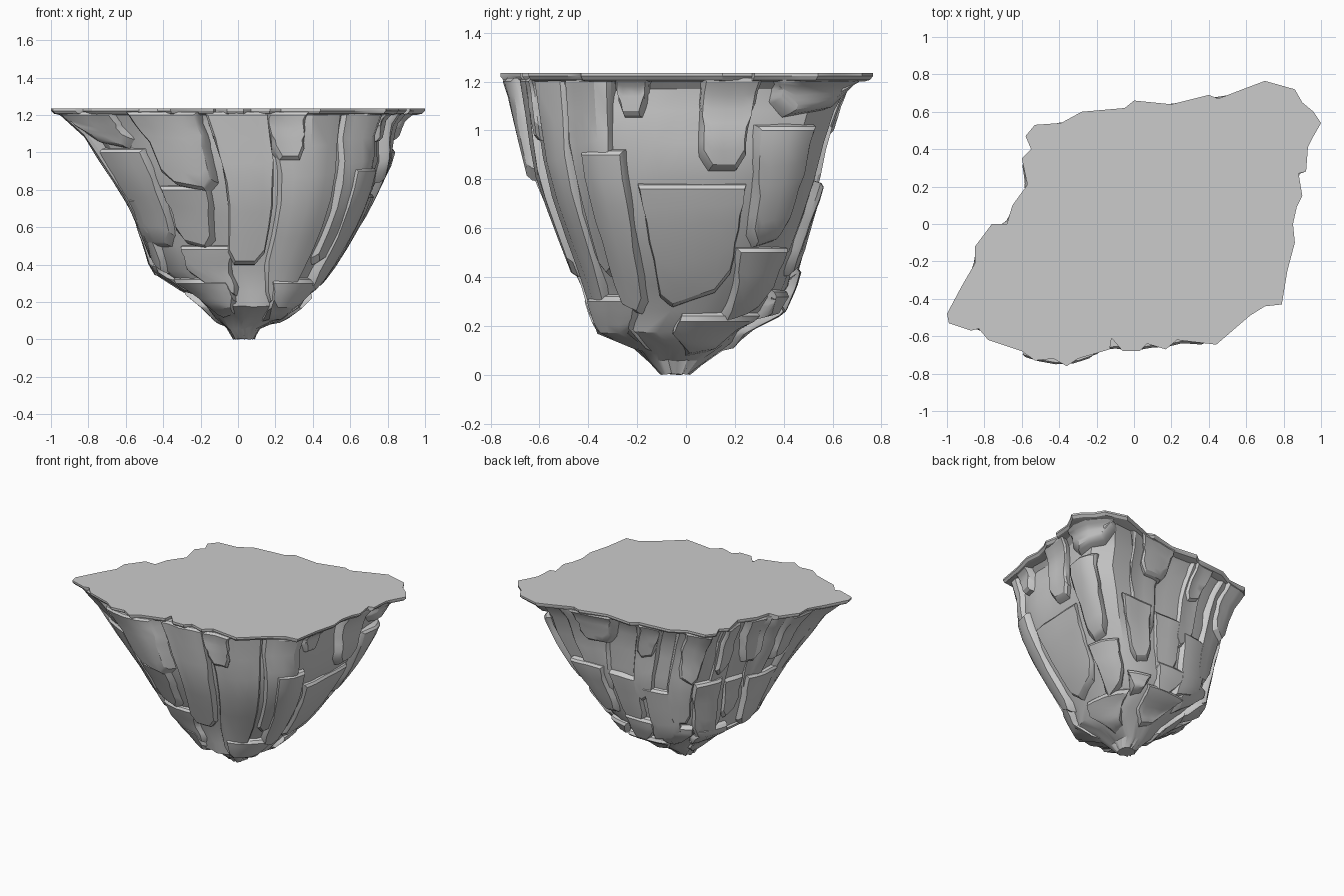
import bpy, bmesh, math, random
from mathutils import Vector

if "Cube" in bpy.data.objects:
    bpy.data.objects.remove(bpy.data.objects["Cube"])

random.seed(7)
TOP = 1.235

# Outline of the flat top, counter-clockwise from the right
OUTLINE = [(.85, 0), (.87, .09), (.90, .15), (.88, .27), (.92, .28), (.93, .41), (.96, .47), (1, .54), (.96, .60),
           (.90, .65), (.86, .72), (.70, .765), (.58, .72), (.45, .67), (.40, .69), (.20, .64), (.0, .66),
           (-.05, .62), (-.28, .60), (-.39, .54), (-.53, .53), (-.58, .47), (-.55, .40), (-.60, .35), (-.57, .21),
           (-.65, .10), (-.68, .0), (-.76, .0), (-.85, -.12), (-.85, -.21), (-.92, -.33), (-1, -.48), (-.99, -.53),
           (-.87, -.57), (-.83, -.56), (-.78, -.62), (-.60, -.68), (-.53, -.73), (-.43, -.72), (-.36, -.76),
           (-.30, -.72), (-.13, -.67), (-.12, -.61), (-.06, -.68), (.03, -.68), (.07, -.64), (.17, -.67),
           (.23, -.62), (.44, -.645), (.62, -.49), (.70, -.44), (.79, -.43), (.82, -.25), (.86, -.10)]

# Silhouette extents: z, x min, x max, y min, y max
EXTENT = [(0, -.02, .09, -.10, .02), (.05, -.07, .13, -.17, .10), (.11, -.13, .26, -.23, .19),
          (.17, -.19, .34, -.37, .24), (.25, -.29, .42, -.40, .40), (.36, -.46, .51, -.43, .45),
          (.50, -.50, .60, -.49, .49), (.66, -.56, .69, -.56, .53), (.80, -.64, .75, -.62, .57),
          (.95, -.74, .82, -.66, .60), (1.08, -.82, .85, -.69, .65), (1.17, -.92, .89, -.71, .69),
          (1.215, -.97, .95, -.73, .73)]


def outline_radius(a):
    """Distance from the centre to the top outline along angle a (scaled space)."""
    d, best = Vector((math.cos(a), math.sin(a))), .8
    for i, p in enumerate(OUTLINE):
        q = OUTLINE[(i + 1) % len(OUTLINE)]
        p, q = Vector((p[0], p[1] / .76)), Vector((q[0], q[1] / .76))
        den = d.cross(q - p)
        if abs(den) > 1e-9:
            r, s = p.cross(q - p) / den, p.cross(d) / den
            if r > 0 and 0 <= s <= 1:
                best = r
    return best


RADII = [outline_radius(math.radians(i)) for i in range(360)]
SOFT = [sum(RADII[(i + k) % 360] for k in range(-4, 5)) / 9 for i in range(360)]


def shape(i, z):
    """Unit cross-section: parallelogram outline on top, rounded block below."""
    a = math.radians(i)
    c, s = math.cos(a), math.sin(a)
    k = min(1, max(0, (z - .2) / 1.0))
    block = (abs(c) ** 2.5 + abs(s) ** 2.5) ** -.4
    r = SOFT[i % 360] * k + block * (1 - k)
    return r * c, r * s


BOUNDS = {}


def surface(deg, z, out=0):
    """Point on the rock at an angle and height, pushed outward by out."""
    z = min(max(z, 0), 1.215)
    j = max(i for i in range(len(EXTENT) - 1) if EXTENT[i][0] <= z)
    A, B = EXTENT[j], EXTENT[j + 1]
    t = (z - A[0]) / (B[0] - A[0])
    x0, x1, y0, y1 = [A[n] + (B[n] - A[n]) * t for n in range(1, 5)]
    key = round(z, 2)
    if key not in BOUNDS:
        pts = [shape(i, key) for i in range(0, 360, 3)]
        BOUNDS[key] = [f(p[n] for p in pts) for n in (0, 1) for f in (min, max)]
    u0, u1, v0, v1 = BOUNDS[key]
    u, v = shape(round(deg), key)
    p = Vector((x0 + (u - u0) / (u1 - u0) * (x1 - x0), y0 + (v - v0) / (v1 - v0) * (y1 - y0), z))
    d = Vector((p.x - (x0 + x1) / 2, p.y - (y0 + y1) / 2, 0)).normalized()
    d.z = -max(0, .5 - z) * 1.2
    p += d * out
    p.z = max(p.z, 0)
    return p


def finish(name, bm, angle=28):
    bmesh.ops.recalc_face_normals(bm, faces=bm.faces[:])
    me = bpy.data.meshes.new(name)
    bm.to_mesh(me)
    bm.free()
    ob = bpy.data.objects.new(name, me)
    bpy.context.collection.objects.link(ob)
    bpy.ops.object.select_all(action='DESELECT')
    ob.select_set(True)
    bpy.context.view_layer.objects.active = ob
    bpy.ops.object.shade_smooth_by_angle(angle=math.radians(angle))
    return ob


def loft(name, rings):
    """Skin closed rings of points and cap both ends."""
    bm = bmesh.new()
    vs = [[bm.verts.new(p) for p in r] for r in rings]
    n = len(vs[0])
    for a, b in zip(vs, vs[1:]):
        for i in range(n):
            bm.faces.new((a[i], a[(i + 1) % n], b[(i + 1) % n], b[i]))
    bm.faces.new(vs[0])
    bm.faces.new(vs[-1])
    return finish(name, bm)


# Thin flat top with a ragged edge
loft("top_plate", [[(x * s, y * s, z) for x, y in OUTLINE]
                   for s, z in ((.955, 1.2), (.985, 1.207), (1, 1.222), (1, TOP))])

# Central rock mass, slightly inside the silhouette
rings = []
for row in EXTENT:
    inset = 0 if row[0] == 0 else -.035 if row[0] > .2 else -.015
    rings.append([surface(a, row[0], inset + random.uniform(-.008, .008)) for a in range(0, 360, 10)])
loft("rock_core", rings)


def slab(name, a0, a1, zt, zb, out, slant=0.0):
    """Chamfered rock slab lying on the core between two angles and two heights."""
    bm = bmesh.new()
    nx, nz = 4, 6
    cols = (0, .2, .5, .8, 1)

    def grid_point(i, j, grow, o):
        s = cols[i]
        low = zb + slant * (s - .5) + (.06 if i in (0, nx) else 0) - grow * .035
        high = min(1.215, zt + grow * .03)
        f = j / nz
        taper = 1 - .12 * f
        half = (a1 - a0) / 2 * taper + grow * 1.6
        return surface((a0 + a1) / 2 + (2 * s - 1) * half, high + (low - high) * f, o)

    face = [[bm.verts.new(grid_point(i, j, 0, out)) for j in range(nz + 1)] for i in range(nx + 1)]
    for i in range(nx):
        for j in range(nz):
            bm.faces.new((face[i][j], face[i + 1][j], face[i + 1][j + 1], face[i][j + 1]))
    ring = [(i, 0) for i in range(nx)] + [(nx, j) for j in range(nz)] + \
           [(i, nz) for i in range(nx, 0, -1)] + [(0, j) for j in range(nz, 0, -1)]
    prev = [face[i][j] for i, j in ring]
    for grow, o in ((.55, out - .018), (1, -.07)):
        cur = [bm.verts.new(grid_point(i, j, grow, o)) for i, j in ring]
        for k in range(len(ring)):
            m = (k + 1) % len(ring)
            bm.faces.new((prev[k], prev[m], cur[m], cur[k]))
        prev = cur
    finish(name, bm)


# Slabs on the front and right: angles, top, bottom, outward push, slant
FRONT_RIGHT = [(-122, -104, 1.2, .83, .03, -.05), (-100, -79, 1.2, .42, .015, 0), (-126, -108, .8, .52, .0, -.05),
               (-145, -130, 1.2, 1.06, .0, -.05), (-152, -128, 1.0, .52, .0, 0), (-76, -50, 1.2, .22, -.005, .05),
               (-47, -28, 1.2, .45, 0, .1), (-78, -66, 1.2, .98, .02, 0), (-24, -14, 1.2, 1.08, .015, 0),
               (-40, -24, .9, .28, .01, -.05), (-18, 24, .76, .32, -.005, .1), (8, 24, 1.2, .86, .02, 0),
               (28, 42, 1.0, .56, .01, .05), (30, 50, 1.2, 1.1, .01, .05), (25, 46, .5, .25, .0, .1),
               (-125, -98, .48, .27, .0, -.08), (-70, -30, .3, .11, .005, 0)]
for n, s in enumerate(FRONT_RIGHT):
    slab(f"front_slab_{n + 1}", *s)

# Overlapping tiers of slabs around the back and left
for tier, (zt, lo, hi, out, wide) in enumerate([(.42, .2, .28, 0, 24), (.8, .3, .5, .0, 20),
                                                 (1.2, .35, .65, -.01, 17), (1.2, .82, 1.02, .015, 14)]):
    a, n = 50 + tier * 4, 1
    while a < 205:
        w = wide * random.uniform(.7, 1.25)
        slab(f"back_slab_{tier + 1}_{n}", a, a + w, zt - (random.uniform(0, .12) if zt < 1 else 0),
             random.uniform(lo, hi), out + random.uniform(-.01, .01), random.uniform(-.1, .1))
        a += w + (random.uniform(6, 20) if tier > 1 else random.uniform(3, 9))
        n += 1

# Small broken chunks around the tip
for n, (a, w, zt, zb) in enumerate([(0, 50, .22, .1), (70, 45, .26, .12), (140, 50, .24, .09), (215, 40, .3, .14)]):
    slab(f"tip_chunk_{n + 1}", a, a + w, zt, zb, .005, .03)
